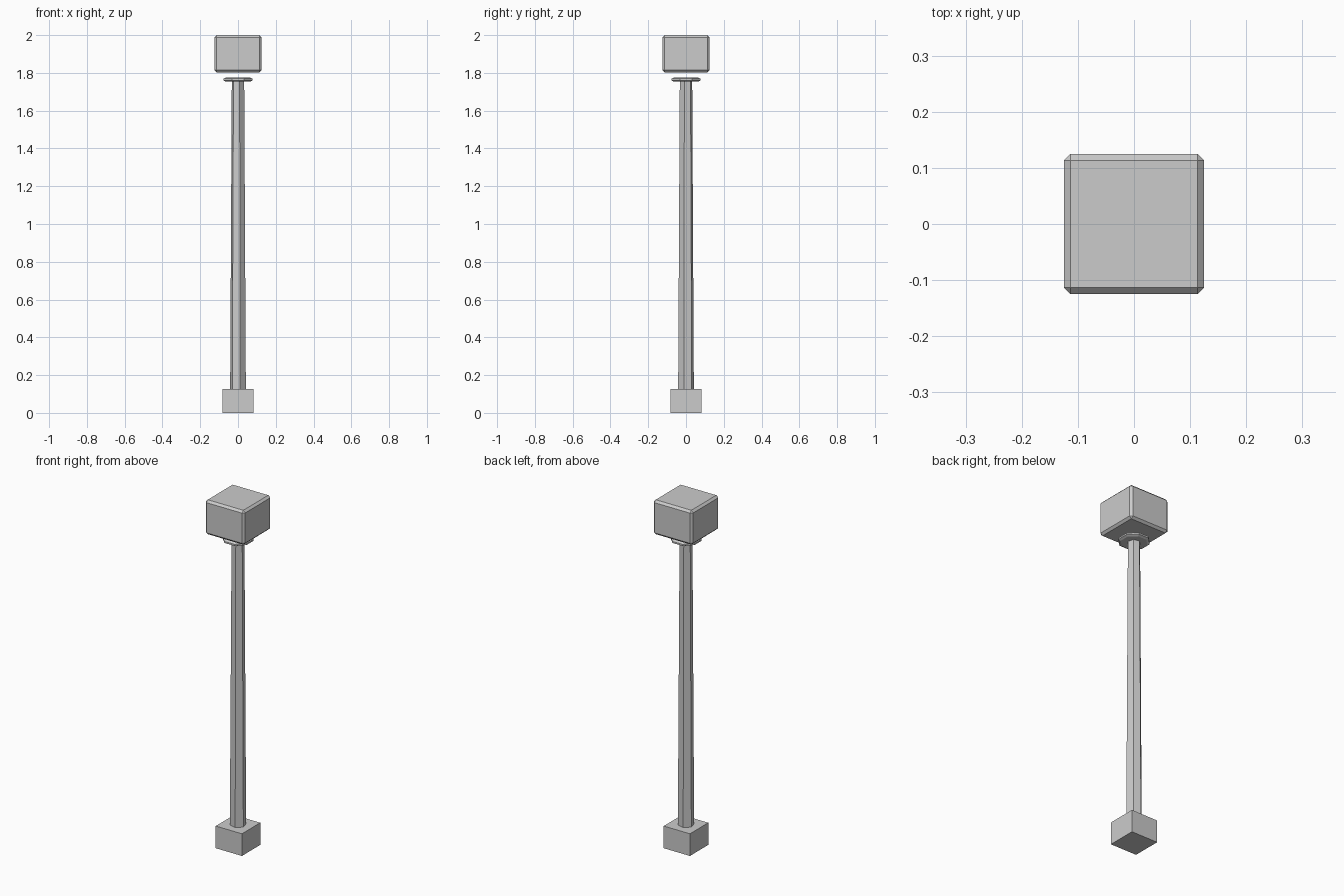
import bpy, bmesh
from math import cos, sin, radians, tau

default = bpy.data.objects.get("Cube")
if default:
    bpy.data.objects.remove(default, do_unlink=True)

grey = bpy.data.materials.new("light grey")
grey.use_nodes = True
colour = (0.6, 0.6, 0.6, 1)
grey.diffuse_color = colour
grey.node_tree.nodes["Principled BSDF"].inputs["Base Color"].default_value = colour


def finish(name, bm):
    bmesh.ops.recalc_face_normals(bm, faces=bm.faces)
    mesh = bpy.data.meshes.new(name)
    bm.to_mesh(mesh)
    bm.free()
    mesh.materials.append(grey)
    obj = bpy.data.objects.new(name, mesh)
    bpy.context.collection.objects.link(obj)
    return obj


def box(name, half, bottom, top, bevel=0):
    bm = bmesh.new()
    bmesh.ops.create_cube(bm, size=1)
    for v in bm.verts:
        v.co.x *= 2 * half
        v.co.y *= 2 * half
        v.co.z = top if v.co.z > 0 else bottom
    if bevel:
        bmesh.ops.bevel(bm, geom=bm.edges[:], offset=bevel, segments=1,
                        profile=0.5, affect='EDGES')
    return finish(name, bm)


def prism(name, sides, turn, profile):
    """Stack polygon rings given as (radius, height) and cap both ends."""
    bm = bmesh.new()
    rings = []
    for r, z in profile:
        angles = [radians(turn) + tau * i / sides for i in range(sides)]
        rings.append([bm.verts.new((r * cos(a), r * sin(a), z)) for a in angles])
    for low, high in zip(rings, rings[1:]):
        for i in range(sides):
            j = (i + 1) % sides
            bm.faces.new((low[i], low[j], high[j], high[i]))
    bm.faces.new(rings[0][::-1])
    bm.faces.new(rings[-1])
    return finish(name, bm)


# Square foot, tapered six-sided post, thin collar and chamfered head
box("base_block", 0.083, 0, 0.127)
prism("post", 6, 45, [(0.043, 0.12), (0.034, 1.757)])
prism("collar", 8, 22.5, [(0.07, 1.754), (0.083, 1.76),
                          (0.083, 1.769), (0.07, 1.775)])
box("head_block", 0.125, 1.803, 2, bevel=0.012)
